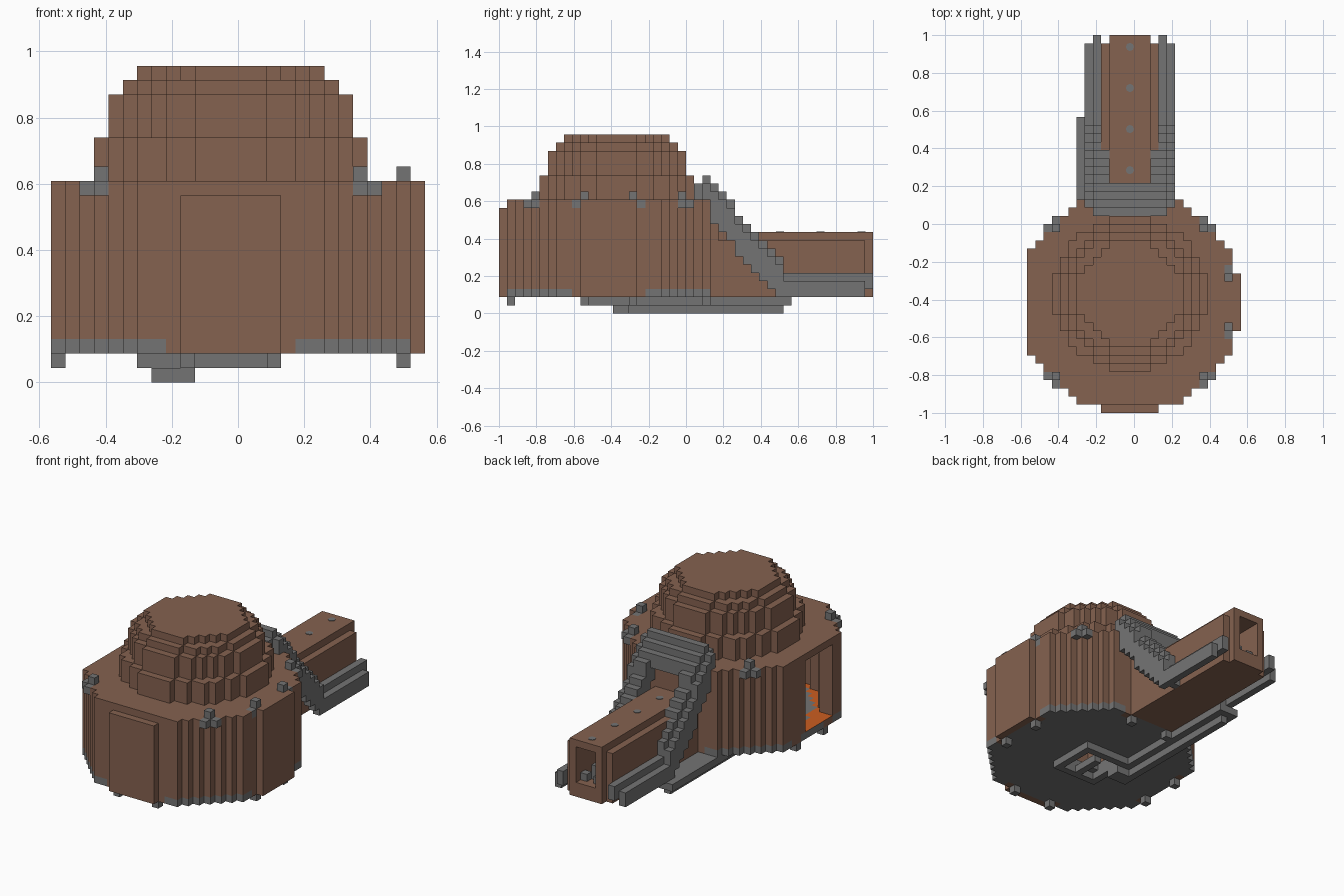
import bpy, bmesh
from math import hypot
from mathutils import Vector

cube = bpy.data.objects.get("Cube")
if cube:
    bpy.data.objects.remove(cube)

S = 2 / 46                      # edge of one block
CX, CY, DOME_Y = 12, 13, 14     # drum and dome centres in blocks


def material(name, rgb):
    m = bpy.data.materials.new(name)
    m.use_nodes = True
    m.diffuse_color = (*rgb, 1)
    m.node_tree.nodes["Principled BSDF"].inputs["Base Color"].default_value = (*rgb, 1)
    return m


BROWN = material("brown", (0.235, 0.122, 0.08))
GRAY = material("gray", (0.175, 0.175, 0.175))
ORANGE = material("orange", (0.6, 0.11, 0.015))


def box(x0, x1, y0, y1, z0, z1):
    """Inclusive range of blocks."""
    return {(x, y, z) for x in range(x0, x1 + 1)
            for y in range(y0, y1 + 1) for z in range(z0, z1 + 1)}


def disc(radius, z0, z1, cy=CY, inner=-1):
    return {c for c in box(0, 25, 0, 30, z0, z1)
            if inner < hypot(c[0] - CX, c[1] - cy) <= radius}


def mirror_x(cells):
    return cells | {(2 * CX - x, y, z) for x, y, z in cells}


def mirror_y(cells):
    return cells | {(x, 2 * CY - y, z) for x, y, z in cells}


parts, filled = [], set()


def part(name, cells, mat):
    """Register blocks that are still free."""
    new = cells - filled
    filled.update(new)
    parts.append((name, new, mat))


# Corner studs and side studs around the drum edge
studs = mirror_x(mirror_y({(2, 4, 13), (3, 3, 13), (3, 4, 14)}))
studs |= mirror_y({(24, 9, 13), (24, 10, 14)})
part("edge_studs", studs, GRAY)

# Small feet under the drum
part("drum_feet", mirror_y(mirror_x({(0, 10, 1), (9, 1, 1)})), GRAY)

# Drum floor with a central hole; its outermost sides belong to the wall
floor = {c for c in disc(13.45, 2, 2, inner=2.5)
         if not (hypot(c[0] - CX, c[1] - CY) > 12.2
                 and min(abs(c[0] - CX), abs(c[1] - CY)) <= 4)}
part("drum_floor", floor, GRAY)

# Hollow drum wall with a doorway
doorway = box(0, 2, 9, 14, 3, 12)
part("drum_wall", disc(13.45, 2, 12, inner=11.5) - doorway, BROWN)
part("drum_roof", {c for c in disc(13.45, 13, 13) if 0 < c[1] < 26}, BROWN)

# Stepped dome
for n, (r, z0, z1) in enumerate([(9.4, 14, 16), (8.4, 17, 19), (7.4, 20, 20), (6.4, 21, 21)]):
    part(f"dome_step_{n + 1}", disc(r, z0, z1, DOME_Y), BROWN)

# Diagonal braces beside the spout
brace = set()
for y in range(25, 36):
    top = 16 - round((y - 25) * 1.15)
    for x in (7, 8, 9):
        t = top - (x == 7)
        if x < 9 or t > 8:
            brace |= box(x, x, y, y, max(2, t - 3), t)
part("diagonal_braces", mirror_x(brace), GRAY)

# Lintel joining the braces
lintel = box(8, 16, 24, 24, 14, 15) | box(8, 16, 25, 25, 14, 16)
lintel |= box(8, 16, 26, 26, 14, 15) | box(9, 15, 27, 27, 13, 14)
part("brace_lintel", lintel, GRAY)

# Spout tube with open end
tube = box(10, 14, 25, 45, 2, 9) | box(9, 15, 25, 44, 2, 8)
part("spout_tube", tube - box(11, 13, 26, 45, 4, 8), BROWN)
part("spout_plug", {(11, 44, 4), (13, 44, 4), (12, 43, 4), (12, 43, 5)}, GRAY)

# Rails along the spout
part("spout_rails", mirror_x(box(7, 7, 35, 44, 2, 3) | box(8, 8, 34, 45, 3, 4)), GRAY)

# Arm and hub beneath the drum
hub = box(9, 15, 10, 16, 1, 1) - box(10, 14, 11, 15, 1, 1)
hub |= box(12, 12, 10, 14, 1, 1) - {(9, 10, 1), (15, 10, 1), (9, 16, 1), (15, 16, 1)}
part("hub", hub, GRAY)
part("lower_arm", box(6, 8, 16, 35, 1, 1) | box(7, 7, 14, 34, 0, 0) | box(8, 9, 14, 15, 0, 0), GRAY)

# Turn the blocks into meshes, keeping only outward faces
AXES = [Vector(v) for v in ((1, 0, 0), (0, 1, 0), (0, 0, 1))]


def build(name, cells, mat):
    bm = bmesh.new()
    cache = {}

    def vert(p):
        key = tuple(round(v) for v in p)
        if key not in cache:
            cache[key] = bm.verts.new(((key[0] - 13) * S, (key[1] - 23) * S, key[2] * S))
        return cache[key]

    for c in sorted(cells):
        base = Vector(c)
        for a in range(3):
            u, v = AXES[(a + 1) % 3], AXES[(a + 2) % 3]
            for side in (0, 1):
                step = AXES[a] * (1 if side else -1)
                if tuple(round(k) for k in base + step) in filled:
                    continue
                o = base + AXES[a] * side
                ring = [o, o + u, o + u + v, o + v]
                f = bm.faces.new([vert(p) for p in (ring if side else ring[::-1])])
                # Glowing rim on the upper face of the floor and doorway sill
                if c[2] == 2 and a == 2 and side and hypot(c[0] - CX, c[1] - CY) > 10.4 and c[1] < 26:
                    f.material_index = 1
    bmesh.ops.dissolve_limit(bm, angle_limit=0.01, verts=bm.verts[:], edges=bm.edges[:],
                             delimit={'MATERIAL'})
    me = bpy.data.meshes.new(name)
    bm.to_mesh(me)
    bm.free()
    me.materials.append(mat)
    me.materials.append(ORANGE)
    ob = bpy.data.objects.new(name, me)
    bpy.context.collection.objects.link(ob)


for name, cells, mat in parts:
    build(name, cells, mat)

# Rivets along the top of the spout
for n in range(4):
    bpy.ops.mesh.primitive_cylinder_add(vertices=8, radius=S / 2, depth=0.006,
                                        location=(-S / 2, 0.285 + n * 0.2175, 10 * S))
    rivet = bpy.context.object
    rivet.name = f"spout_rivet_{n + 1}"
    rivet.data.materials.append(GRAY)
